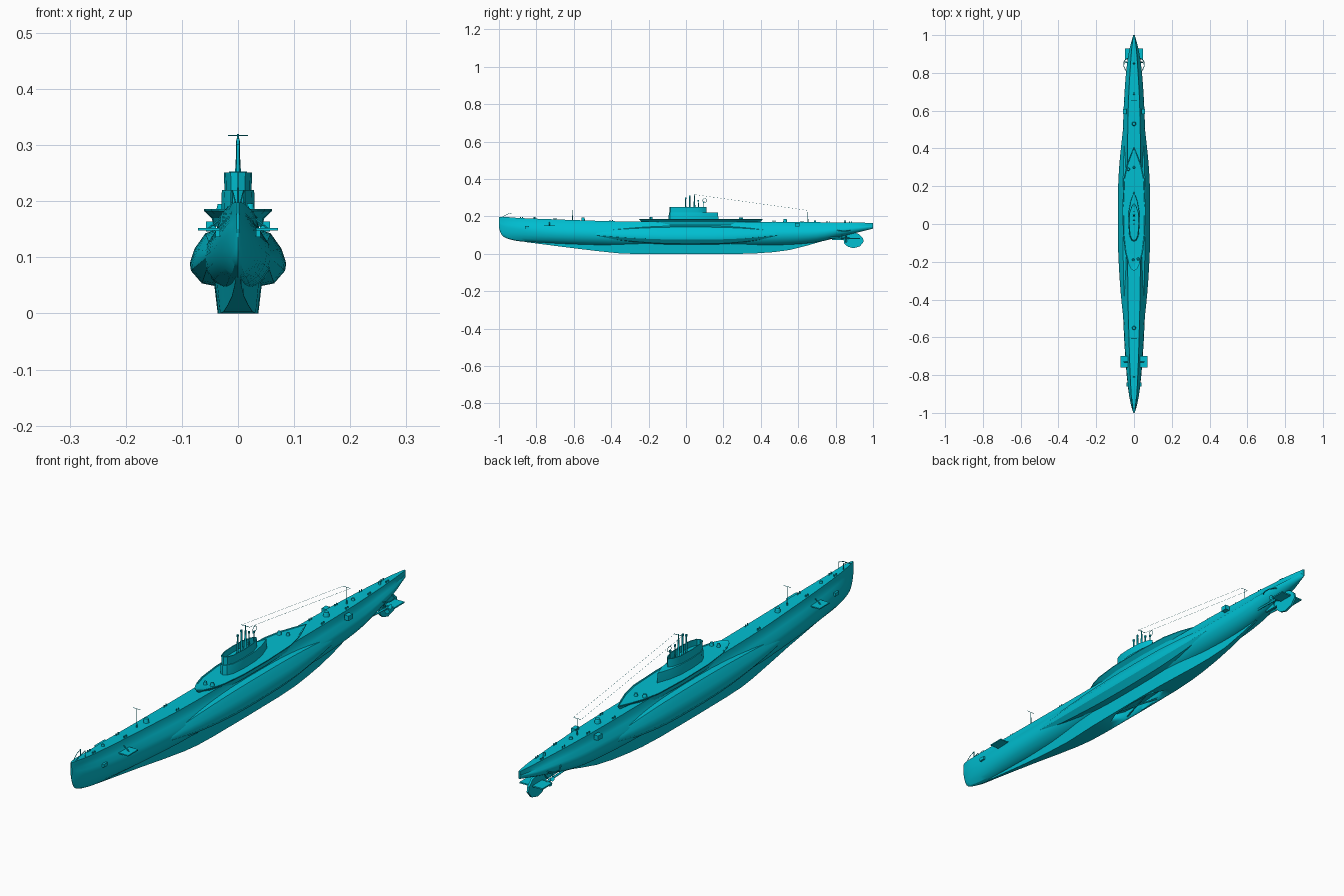
import bpy, bmesh
from math import sin, cos, pi, radians
from mathutils import Vector

if "Cube" in bpy.data.objects:
    bpy.data.objects.remove(bpy.data.objects["Cube"])

paint = bpy.data.materials.new("hull_cyan")
paint.diffuse_color = (0.0, 0.52, 0.64, 1)
paint.use_nodes = True
paint.node_tree.nodes["Principled BSDF"].inputs["Base Color"].default_value = paint.diffuse_color


def add_mesh(name, verts, faces, angle=30):
    me = bpy.data.meshes.new(name)
    me.from_pydata([tuple(v) for v in verts], [], faces)
    bm = bmesh.new()
    bm.from_mesh(me)
    bmesh.ops.remove_doubles(bm, verts=bm.verts, dist=1e-5)
    bmesh.ops.recalc_face_normals(bm, faces=bm.faces)
    bm.to_mesh(me)
    bm.free()
    for p in me.polygons:
        p.use_smooth = True
    me.set_sharp_from_angle(angle=radians(angle))
    me.materials.append(paint)
    ob = bpy.data.objects.new(name, me)
    bpy.context.collection.objects.link(ob)
    return ob


def loft(name, rings, angle=30):
    n, verts = len(rings[0]), [p for r in rings for p in r]
    faces = [(i * n + j, i * n + (j + 1) % n, (i + 1) * n + (j + 1) % n, (i + 1) * n + j)
             for i in range(len(rings) - 1) for j in range(n)]
    faces += [tuple(range(n))[::-1], tuple(range(len(verts) - n, len(verts)))]
    return add_mesh(name, verts, faces, angle)


def mirrored(half, y):
    """Close a half section (x, z), first and last points on the centreline."""
    return [(x, y, z) for x, z in half] + [(-x, y, z) for x, z in half[-2:0:-1]]


def catmull(rows, steps=3):
    out = []
    for i in range(len(rows) - 1):
        a, b, c, d = (rows[max(0, min(len(rows) - 1, i + k))] for k in (-1, 0, 1, 2))
        for s in range(steps):
            t = s / steps
            out.append([q + .5 * t * (r - p + t * (2*p - 5*q + 4*r - w + t * (3*(q - r) + w - p)))
                        for p, q, r, w in zip(a, b, c, d)])
    return out + [list(rows[-1])]


def plan(name, outline, levels):
    """Vertical loft of a deck-plan outline (y, half width); levels are (z, width change)."""
    rings = []
    for z, grow in levels:
        half = [(max(0, w + grow) if w > 0 else 0, y) for y, w in outline]
        mid = sum(y for y, _ in outline) / len(outline)
        half = [(x, y + (grow if y > mid else -grow) * (x < .012)) for x, y in half]
        rings.append([(x, y, z) for x, y in half] + [(-x, y, z) for x, y in half[-2:0:-1]])
    return loft(name, rings)


def box(name, c, s):
    v = [(c[0] + s[0]*i/2, c[1] + s[1]*j/2, c[2] + s[2]*k/2)
         for i in (-1, 1) for j in (-1, 1) for k in (-1, 1)]
    return add_mesh(name, v, [(0, 1, 3, 2), (4, 6, 7, 5), (0, 4, 5, 1), (2, 3, 7, 6), (0, 2, 6, 4), (1, 5, 7, 3)])


def rod(name, a, b, r0, r1=None, n=10):
    a, b = Vector(a), Vector(b)
    q = (b - a).to_track_quat('Z', 'Y')
    return loft(name, [[p + q @ Vector((r*cos(2*pi*k/n), r*sin(2*pi*k/n), 0)) for k in range(n)]
                       for p, r in ((a, r0), (b, r0 if r1 is None else r1))], 50)


def path(name, pts, r, n=6):
    for i in range(len(pts) - 1):
        rod(f"{name}_{i}", pts[i], pts[i + 1], r, n=n)


# Main hull: y, deck z, deck half width, half width, widest z, bottom z
stations = [(-1, .198, .002, .003, .17, .14), (-.985, .198, .006, .008, .15, .10),
            (-.95, .196, .011, .018, .14, .08), (-.88, .191, .016, .030, .13, .066),
            (-.75, .186, .022, .043, .115, .057), (-.55, .179, .028, .055, .105, .047),
            (-.3, .173, .033, .062, .10, .04), (.3, .171, .034, .063, .10, .04),
            (.55, .17, .032, .057, .105, .047), (.7, .169, .027, .05, .11, .062),
            (.82, .168, .02, .04, .125, .09), (.92, .167, .013, .025, .135, .115),
            (1, .165, .003, .004, .148, .135)]
rings = []
for y, zd, dk, w, zw, zb in catmull(stations):
    half = [(0, zd), (dk, zd), (dk * 1.1, zd - (zd - zw) * .25)]
    for a in (45, 22, 0, -22, -45, -68, -90):
        h = (zd - .015 - zw) if a > 0 else zw - zb
        half.append((w * cos(radians(a)) if a > -90 else 0, zw + h * sin(radians(a))))
    rings.append(mirrored(half, y))
loft("main_hull", rings)

# Saddle tanks fading into the hull at both ends
tank = [(.03, .152), (.058, .142), (.077, .115), (.085, .09), (.083, .077), (.064, .055), (.04, .05), (.02, .08)]
fade = [(-.58, .02), (-.46, .4), (-.3, .76), (-.1, 1), (.15, 1), (.3, .84), (.46, .45), (.6, .02)]
for side in (-1, 1):
    loft("saddle_tank", [[(side * (.045 + (x - .045) * s), y, .11 + (z - .11) * s) for x, z in tank]
                         for y, s in catmull(fade)])

# Ballast keel: y, top half width, bottom half width, bottom z
keel = [(-.85, .006, .004, .062), (-.6, .014, .011, .03), (-.36, .032, .026, .003), (-.2, .043, .035, 0),
        (.2, .043, .035, 0), (.38, .03, .024, .003), (.55, .015, .01, .02), (.72, .005, .004, .065)]
keel_ob = loft("ballast_keel", [mirrored([(0, .07), (a, .07), (b, max(0, z)), (0, max(0, z))], y)
                                for y, a, b, z in catmull(keel, 2)])

# Open bay with crossed braces under the keel
cutter = plan("keel_bay_cutter", [(-.14, 0), (-.08, .024), (.02, .03), (.12, .024), (.18, 0)], [(-.01, 0), (.03, 0)])
cutter.hide_render = True
cutter.hide_viewport = True
m = keel_ob.modifiers.new("bay", 'BOOLEAN')
m.operation, m.object, m.solver = 'DIFFERENCE', cutter, 'EXACT'
for s in (-1, 1):
    rod("keel_brace", (-.026 * s, -.07, .006), (.026 * s, .11, .006), .003, n=6)

# Flared gun platform around the tower
plan("deck_platform", [(-.25, 0), (-.235, .018), (-.2, .034), (-.15, .048), (-.05, .059), (.1, .061),
                       (.24, .055), (.31, .04), (.36, .022), (.41, 0)],
     [(.155, -.018), (.17, -.014), (.183, 0), (.186, 0), (.186, -.004), (.184, -.006)])
# Conning tower with open bridge
plan("tower_base", [(-.092, 0), (-.085, .013), (-.06, .024), (0, .029), (.07, .027), (.12, .018), (.172, 0)],
     [(.18, .001), (.215, 0), (.22, -.001)])
plan("bridge_bulwark", [(-.088, 0), (-.082, .013), (-.055, .022), (0, .025), (.06, .023), (.095, .013), (.11, 0)],
     [(.215, -.001), (.248, .0), (.251, 0), (.251, -.003), (.228, -.003)])

# Periscopes, masts and aerials
for y, top, r in ((-.002, .298, .004), (.02, .308, .0045), (.066, .285, .003), (.095, .275, .002)):
    rod("periscope", (0, y, .22), (0, y, top), r, r * .7)
    box("periscope_head", (0, y, top), (.005, .007, .008))
rod("main_mast", (0, .045, .22), (0, .045, .32), .007, .0015)
rod("mast_yard", (-.018, .045, .317), (.018, .045, .317), .001, n=6)
path("direction_loop", [(0, .1 + .011 * sin(k * pi / 5), .285 - .011 * cos(k * pi / 5)) for k in range(11)], .001)
for y, base, top in ((-.607, .17, .252), (.652, .165, .232)):
    rod("aerial_mast", (0, y, base), (0, y, top), .002, .001)
    rod("aerial_yard", (-.016, y, top), (.016, y, top), .0008, n=6)
for x in (-.016, .016):
    rod("aerial_wire", (x, .045, .317), (x, .652, .232), .0004, n=4)

# Deck fittings: hatches, capstans, lockers and bollards
for x, y, z, r, h in ((0, -.55, .176, .011, .018), (0, .53, .168, .012, .018), (-.03, .29, .183, .009, .012),
                      (0, .3, .183, .007, .012), (-.004, -.19, .183, .007, .013), (.022, -.185, .183, .008, .013),
                      (0, .69, .167, .007, .01), (0, -.81, .186, .006, .01), (0, .85, .165, .005, .015)):
    rod("deck_hatch", (x, y, z), (x, y, z + h), r, r * .7)
    rod("hatch_cap", (x, y, z + h * .8), (x, y, z + h), r * .8, r * .6)
for y, x, z in ((-.88, .011, .19), (-.7, .017, .183), (-.4, .026, .174), (.47, .026, .169),
                (.62, .023, .168), (.76, .018, .168), (.88, .011, .166)):
    for s in (-1, 1):
        for d in (-.006, .006):
            rod("bollard", (s * x, y + d, z - .004), (s * x, y + d, z + .008), .0025, n=8)
for s in (-1, 1):
    box("side_locker", (s * .048, .595, .155), (.018, .026, .018))
    box("anchor", (s * .036, -.85, .142), (.008, .022, .012))
    path("bow_rail", [(s * .004, -.985, .195), (s * .008, -.955, .212), (s * .01, -.93, .219), (s * .01, -.93, .188)], .0012)

    # Bow planes with hinge braces
    box("bow_plane", (s * .051, -.73, .15), (.04, .06, .004))
    rod("bow_plane_brace", (s * .032, -.73, .168), (s * .055, -.73, .15), .002, n=6)

    # Propeller shafts, brackets, blades and guards
    rod("propeller_shaft", (s * .024, .62, .092), (s * .027, .87, .083), .004)
    rod("shaft_strut", (s * .027, .835, .084), (s * .012, .835, .13), .003, n=6)
    rod("propeller_hub", (s * .027, .845, .084), (s * .027, .875, .083), .006, .003)
    for k in range(3):
        a = k * 2 * pi / 3 + .5
        u, t = Vector((cos(a), 0, sin(a))), Vector((-sin(a), .6, cos(a))).normalized()
        c = Vector((s * .027, .856, .0835))
        add_mesh("propeller_blade", [c + u * r + t * w for r, w in
                 ((.004, -.003), (.014, -.009), (.022, -.006), (.024, 0), (.022, .006), (.014, .009), (.004, .003))],
                 [tuple(range(7))])
    path("propeller_guard", [(s * x, y, z) for x, y, z in
         ((.022, .79, .13), (.045, .815, .125), (.054, .835, .122), (.053, .86, .122), (.04, .875, .124), (.015, .88, .13))], .002)

    # Stern planes
    box("stern_plane", (s * .027, .9, .082), (.042, .058, .005))
box("stern_skeg", (0, .84, .09), (.008, .12, .03))

# Rudder blade
blade = [(.842, .08), (.846, .055), (.865, .038), (.895, .03), (.93, .04), (.95, .065), (.946, .085), (.925, .105), (.87, .125)]
loft("rudder", [[(x, y, z) for y, z in blade] for x in (-.004, .004)])
